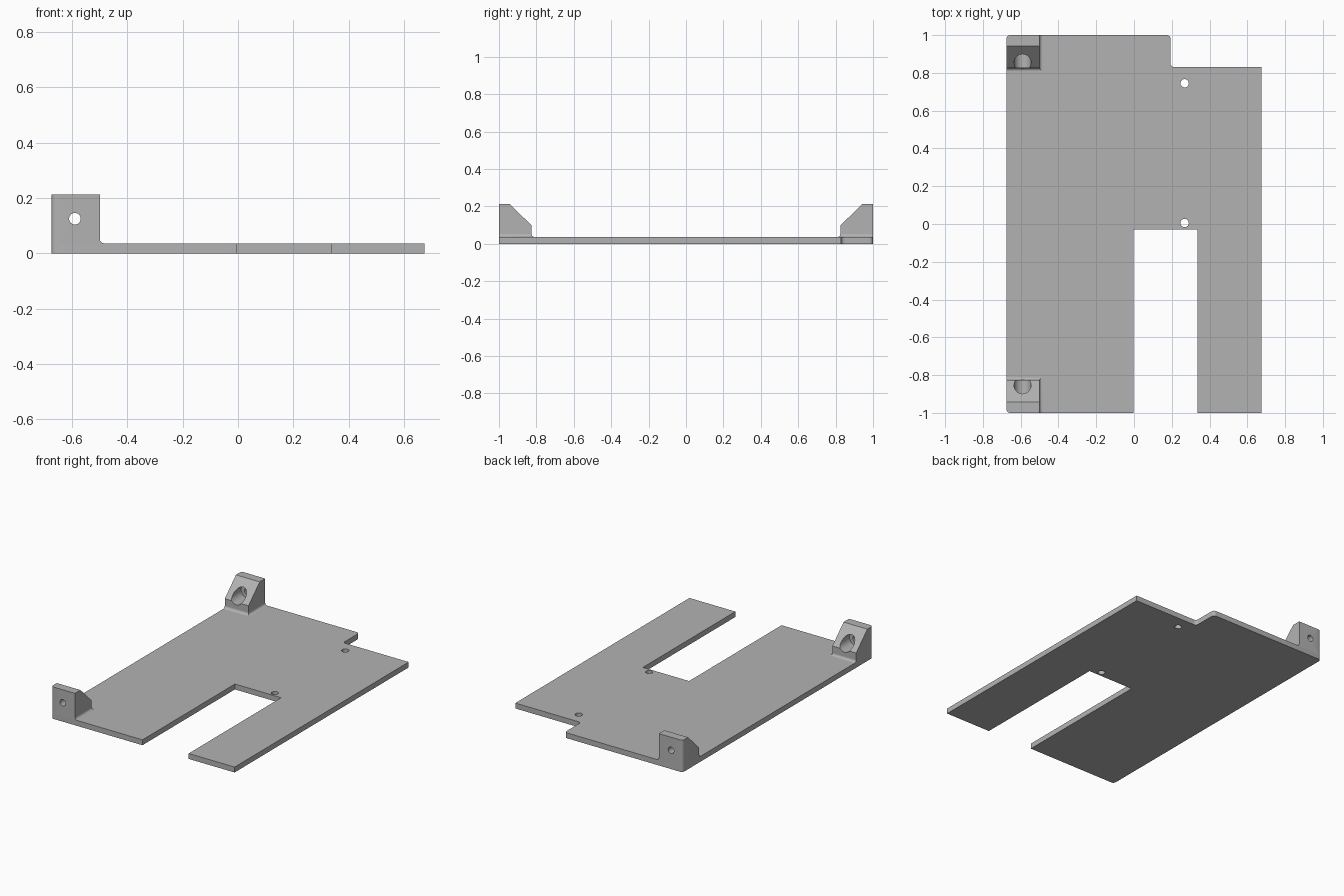
import bpy, bmesh, math
from mathutils import Vector

if "Cube" in bpy.data.objects:
    bpy.data.objects.remove(bpy.data.objects["Cube"])

HALF_W, TOP = 0.675, 0.036       # plate half width and thickness
LUG_X, LUG_Y = -0.5, 0.825       # inner faces of the lugs
HOLE_X, HOLE_Z = -0.59, 0.125    # lug screw axis

grey = bpy.data.materials.new("plain grey")
grey.use_nodes = True
grey.diffuse_color = (0.45, 0.45, 0.45, 1)
grey.node_tree.nodes["Principled BSDF"].inputs["Base Color"].default_value = grey.diffuse_color


def finish(bm, name):
    bmesh.ops.recalc_face_normals(bm, faces=bm.faces)
    mesh = bpy.data.meshes.new(name)
    bm.to_mesh(mesh)
    bm.free()
    mesh.materials.append(grey)
    ob = bpy.data.objects.new(name, mesh)
    bpy.context.collection.objects.link(ob)
    return ob


def prism(points, shift):
    """Extrude a closed outline of 3D points along a vector."""
    bm = bmesh.new()
    face = bm.faces.new([bm.verts.new(p) for p in points])
    out = bmesh.ops.extrude_face_region(bm, geom=[face])
    moved = [v for v in out["geom"] if isinstance(v, bmesh.types.BMVert)]
    bmesh.ops.translate(bm, verts=moved, vec=shift)
    return bm


def round_upright(bm, corners, radius):
    """Round the vertical edges standing on the given plan corners."""
    def picked(e):
        a, b = (v.co for v in e.verts)
        return (a.xy - b.xy).length < 1e-4 and any((a.xy - Vector(c)).length < 1e-3 for c in corners)
    bmesh.ops.bevel(bm, geom=[e for e in bm.edges if picked(e)], offset=radius,
                    segments=6, profile=0.5, affect="EDGES")


def cutter(name, radius, centre, depth, along_y=False):
    bpy.ops.mesh.primitive_cylinder_add(vertices=32, radius=radius, depth=depth, location=centre,
                                        rotation=(math.pi / 2 if along_y else 0, 0, 0))
    ob = bpy.context.object
    ob.name = name
    ob.hide_render = True
    ob.hide_set(True)
    ob.display_type = "WIRE"
    return ob


def cut(ob, tool):
    mod = ob.modifiers.new(tool.name, "BOOLEAN")
    mod.operation, mod.solver, mod.object = "DIFFERENCE", "EXACT", tool


def mirror_y(ob):
    mod = ob.modifiers.new("front and back", "MIRROR")
    mod.use_axis = (False, True, False)
    mod.use_mirror_merge = False


# Base plate with a long slot and a stepped back corner
outline = [(-HALF_W, -1), (-0.003, -1), (-0.003, -0.028), (0.337, -0.028), (0.337, -1),
           (HALF_W, -1), (HALF_W, 0.83), (0.193, 0.83), (0.193, 1), (-HALF_W, 1)]
bm = prism([(x, y, 0) for x, y in outline], (0, 0, TOP))
round_upright(bm, [(-HALF_W, -1), (-HALF_W, 1), (0.193, 1), (0.193, 0.83)], 0.02)
plate = finish(bm, "base_plate")
for label, y in (("back", 0.745), ("middle", 0.005)):
    cut(plate, cutter(label + "_plate_hole_cutter", 0.022, (0.268, y, 0), 0.3))

# Wedge-shaped screw lugs, mirrored front to back
side = [(1, TOP), (1, 0.212), (0.942, 0.212), (LUG_Y, 0.098), (LUG_Y, TOP)]
bm = prism([(-HALF_W, y, z) for y, z in side], (LUG_X + HALF_W, 0, 0))
round_upright(bm, [(-HALF_W, 1)], 0.02)
lugs = finish(bm, "screw_lugs")
cut(lugs, cutter("screw_hole_cutter", 0.021, (HOLE_X, 1, HOLE_Z), 0.6, True))
cut(lugs, cutter("screw_head_cutter", 0.045, (HOLE_X, 0.84, HOLE_Z), 0.2, True))
mirror_y(lugs)

# Concave fillet where each lug meets the plate
R, STEPS = 0.016, 5
arc = [(R - R * math.sin(t), R - R * math.cos(t))
       for t in (math.pi / 2 * i / STEPS for i in range(STEPS + 1))]
section = [(0, 0)] + arc
path = [((-HALF_W, LUG_Y), (0, -1)), ((LUG_X, LUG_Y), (1, -1)), ((LUG_X, 1), (1, 0))]
bm = bmesh.new()
rings = [[bm.verts.new((px + dx * d, py + dy * d, TOP + h)) for d, h in section]
         for (px, py), (dx, dy) in path]
for a, b in zip(rings, rings[1:]):
    for i in range(len(section)):
        j = (i + 1) % len(section)
        bm.faces.new((a[i], a[j], b[j], b[i]))
bm.faces.new(rings[0])
bm.faces.new(rings[-1])
fillets = finish(bm, "lug_fillets")
mirror_y(fillets)

# Smooth the round parts, keep the edges sharp
for ob in (plate, lugs, fillets):
    bpy.ops.object.select_all(action="DESELECT")
    ob.select_set(True)
    bpy.context.view_layer.objects.active = ob
    bpy.ops.object.shade_smooth_by_angle(angle=math.radians(30))
